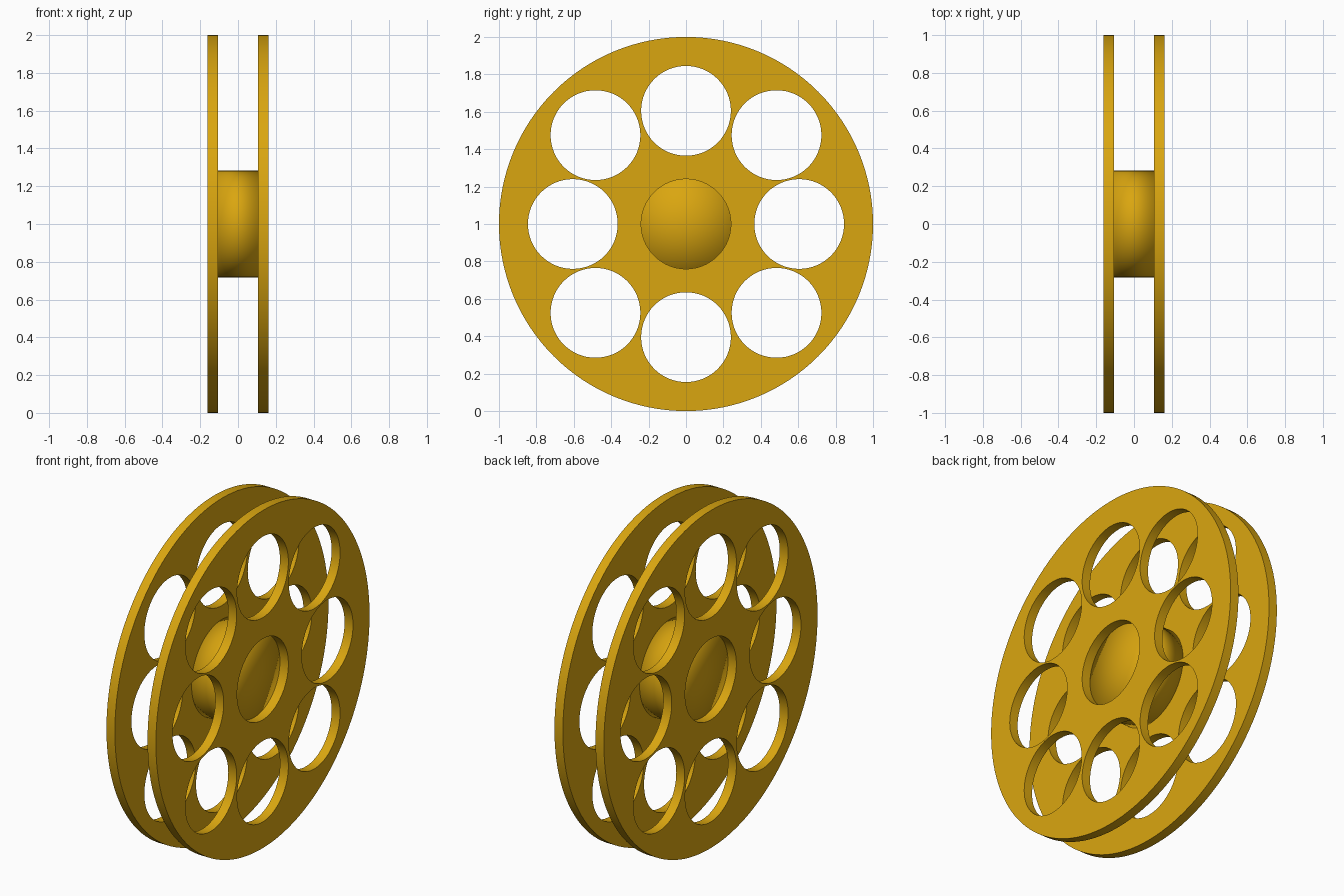
import bpy, bmesh
from math import cos, sin, pi, radians
from mathutils import Matrix

cube = bpy.data.objects.get("Cube")
if cube:
    bpy.data.objects.remove(cube, do_unlink=True)

gold = bpy.data.materials.new("golden_yellow")
gold.use_nodes = True
colour = (0.70, 0.38, 0.005, 1)
gold.diffuse_color = colour
gold.node_tree.nodes["Principled BSDF"].inputs["Base Color"].default_value = colour

INNER, THICK = 0.107, 0.055      # flange inner face and thickness
HUB_R, HOLE_R = 0.282, 0.24
# local x, y, z become world y, z, x
AXLE = Matrix(((0, 0, 1, 0), (1, 0, 0, 0), (0, 1, 0, 1), (0, 0, 0, 1)))


def add_object(name, bm):
    bmesh.ops.remove_doubles(bm, verts=bm.verts, dist=1e-5)
    bmesh.ops.recalc_face_normals(bm, faces=bm.faces)
    mesh = bpy.data.meshes.new(name)
    bm.to_mesh(mesh)
    bm.free()
    mesh.materials.clear()
    mesh.materials.append(gold)
    mesh.shade_smooth()
    obj = bpy.data.objects.new(name, mesh)
    bpy.context.collection.objects.link(obj)
    return obj


def add_circle(curve, cx, cy, r, n):
    spline = curve.splines.new('POLY')
    spline.points.add(n - 1)
    for i, p in enumerate(spline.points):
        a = 2 * pi * i / n
        p.co = (cx + r * cos(a), cy + r * sin(a), 0, 1)
    spline.use_cyclic_u = True


# Flange outline: rim, centre hole and a ring of eight holes
outline = bpy.data.curves.new("flange_outline", 'CURVE')
outline.dimensions = '2D'
outline.fill_mode = 'BOTH'
outline.extrude = THICK / 2
add_circle(outline, 0, 0, 1, 128)
add_circle(outline, 0, 0, HOLE_R, 64)
for s in (-1, 1):
    add_circle(outline, s * 0.605, 0, HOLE_R, 64)
    add_circle(outline, 0, s * 0.605, HOLE_R, 64)
    for t in (-1, 1):
        add_circle(outline, s * 0.484, t * 0.475, HOLE_R, 64)
helper = bpy.data.objects.new("flange_outline", outline)
bpy.context.collection.objects.link(helper)
bpy.context.view_layer.update()
plate = bpy.data.meshes.new_from_object(
    helper.evaluated_get(bpy.context.evaluated_depsgraph_get()))
bpy.data.objects.remove(helper, do_unlink=True)

# Two flanges
for name, side in (("left_flange", 1), ("right_flange", -1)):
    bm = bmesh.new()
    bm.from_mesh(plate)
    offset = Matrix.Translation((side * (INNER + THICK / 2), 0, 0))
    bmesh.ops.transform(bm, matrix=offset @ AXLE, verts=bm.verts)
    flange = add_object(name, bm)
    flange.data.set_sharp_from_angle(angle=radians(30))

# Hub drum, shaded smooth over its ends so they look softly domed
bm = bmesh.new()
bmesh.ops.create_cone(bm, cap_ends=True, cap_tris=True, segments=96,
                      radius1=HUB_R, radius2=HUB_R, depth=2 * INNER)
bmesh.ops.transform(bm, matrix=AXLE, verts=bm.verts)
add_object("hub", bm)
